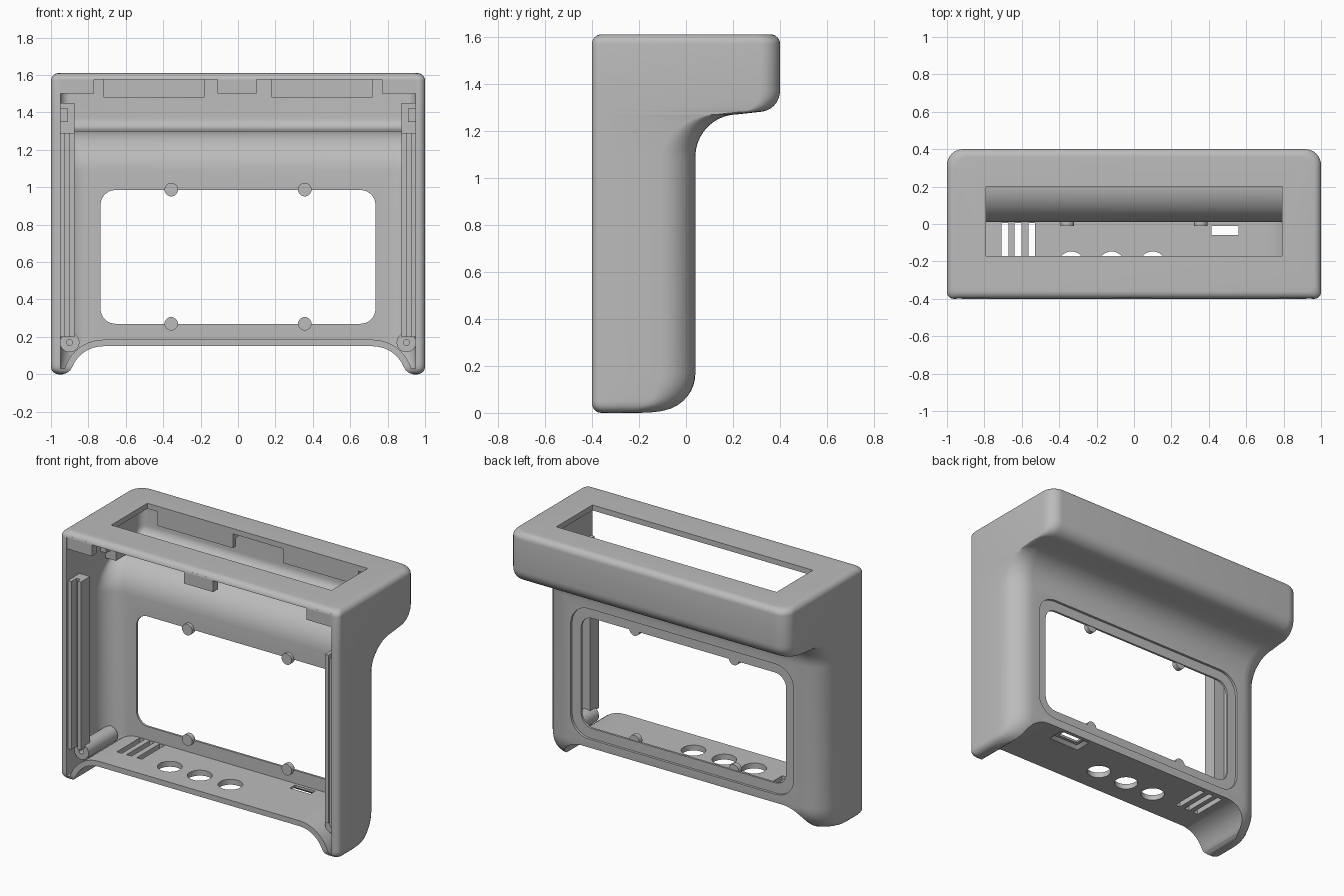
import bpy, bmesh
from math import sin, cos, pi, sqrt

cube = bpy.data.objects.get("Cube")
if cube:
    bpy.data.objects.remove(cube, do_unlink=True)

grey = bpy.data.materials.new("plain_grey")
grey.use_nodes = True
colour = (0.5, 0.5, 0.5, 1)
grey.diffuse_color = colour
for node in grey.node_tree.nodes:
    if node.type == 'BSDF_PRINCIPLED':
        node.inputs["Base Color"].default_value = colour


def make(name, rings):
    """Skin a stack of closed rings and cap both ends."""
    bm = bmesh.new()
    loops = [[bm.verts.new(p) for p in ring] for ring in rings]
    n = len(loops[0])
    for low, high in zip(loops, loops[1:]):
        for i in range(n):
            j = (i + 1) % n
            bm.faces.new((low[i], low[j], high[j], high[i]))
    bm.faces.new(loops[0])
    bm.faces.new(loops[-1])
    bmesh.ops.recalc_face_normals(bm, faces=bm.faces)
    mesh = bpy.data.meshes.new(name)
    bm.to_mesh(mesh)
    bm.free()
    obj = bpy.data.objects.new(name, mesh)
    bpy.context.collection.objects.link(obj)
    return obj


def rounded(x0, x1, y0, y1, r_low, r_high, n=8):
    """Rectangle outline with one radius for its low edge and one for its high edge."""
    pts = []
    corners = ((x1, y1, -1, -1, r_high, 0), (x0, y1, 1, -1, r_high, 1),
               (x0, y0, 1, 1, r_low, 2), (x1, y0, -1, 1, r_low, 3))
    for x, y, sx, sy, r, quarter in corners:
        for i in range(n + 1):
            a = (quarter + i / n) * pi / 2
            pts.append((x + sx * r + r * cos(a), y + sy * r + r * sin(a)))
    return pts


def prism_y(name, pts, y0, y1):
    return make(name, [[(x, y, z) for x, z in pts] for y in (y0, y1)])


def box(name, x0, x1, y0, y1, z0, z1):
    pts = [(x0, z0), (x1, z0), (x1, z1), (x0, z1)]
    return prism_y(name, pts, y0, y1)


def circle(cx, cy, r, n=32):
    return [(cx + r * cos(2 * pi * i / n), cy + r * sin(2 * pi * i / n)) for i in range(n)]


def cut(obj, *cutters):
    for cutter in cutters:
        mod = obj.modifiers.new("cut", 'BOOLEAN')
        mod.operation = 'DIFFERENCE'
        mod.solver = 'EXACT'
        mod.object = cutter
        bpy.context.view_layer.update()
        graph = bpy.context.evaluated_depsgraph_get()
        mesh = bpy.data.meshes.new_from_object(obj.evaluated_get(graph))
        obj.modifiers.clear()
        obj.data = mesh
        bpy.data.objects.remove(cutter, do_unlink=True)


def arc(n):
    return [i / n * pi / 2 for i in range(n + 1)]


EDGE = 0.04


def shell(name, wall, side, front, r_front, r_low, r_high, outer):
    """Loft of the case: foot curve, straight back, cove, overhang, top."""
    levels = []
    for a in arc(10):
        r = 0.17 - wall
        z = 0.17 - r * cos(a)
        inset = EDGE - sqrt(max(0, EDGE ** 2 - max(0, EDGE - z) ** 2)) if outer else 0
        levels.append((z, inset, -0.13 + r * sin(a), r_low))
    for a in arc(10):
        r = 0.18 + wall
        blend = r_low + (r_high - r_low) * a / (pi / 2)
        levels.append((1.09 + r * sin(a), 0, 0.22 - r * cos(a), blend))
    for a in arc(8):
        r = 0.09 - wall
        levels.append((1.37 - r * cos(a), 0, 0.31 + r * sin(a), r_high))
    if outer:
        for a in arc(6):
            inset = EDGE * (1 - cos(a))
            levels.append((1.57 + EDGE * sin(a), inset, 0.4 - inset, r_high))
    else:
        levels.append((1.575, 0, 0.4 - wall, r_high))
    return make(name, [[(x, y, z) for x, y in rounded(
        -side + s, side - s, front + s, back, r_front, r)] for z, s, back, r in levels])


def arch(name, r, flare):
    """Underside arch between the feet."""
    half = [(0.72 + r * sin(a), -0.03 + r * cos(a)) for a in arc(12)]
    half = [p for p in half if p[1] > 0.03] + flare
    return prism_y(name, half + [(-x, z) for x, z in reversed(half)], -1, 1)


# Hollow case
case = shell("case", 0, 1, -0.4, 0.035, 0.15, 0.085, True)
cavity = shell("cavity", 0.03, 0.95, -0.6, 0.01, 0.13, 0.05, False)
cut(cavity, arch("inner_arch", 0.215, [(0.93, 0.02), (0.935, -0.1)]))
cut(case, cavity,
    arch("outer_arch", 0.18, [(0.897, 0.02), (0.915, 0.007), (0.94, -0.001), (0.94, -0.1)]))

# Screen opening with a shallow recess on the back, and the top opening
cut(case,
    prism_y("opening", rounded(-0.735, 0.735, 0.27, 0.985, 0.08, 0.08), -0.1, 0.2),
    prism_y("recess", rounded(-0.8, 0.8, 0.205, 1.05, 0.13, 0.13), 0.024, 0.2),
    box("top_opening", -0.79, 0.79, -0.17, 0.2, 1.5, 1.7))

# Floor slots, round holes and cable socket
for x in (-0.69, -0.62, -0.547):
    cut(case, box("slot", x - 0.018, x + 0.018, -0.23, 0.005, 0.1, 0.25))
for x in (-0.335, -0.12, 0.1):
    cut(case, make("hole", [[(px, py, z) for px, py in circle(x, -0.22, 0.073)]
                            for z in (0.1, 0.25)]))
cut(case, box("socket", 0.415, 0.56, -0.06, -0.01, 0.1, 0.25))
cut(case, make("socket_bevel", [
    [(x, y, z) for x, y in rounded(0.415 - g, 0.56 + g, -0.06 - g, -0.01 + g * 0.6, 0.005, 0.005, 2)]
    for z, g in ((0.14, 0.05), (0.17, 0.02))]))

parts = [case]

# Tabs under the front of the top edge
parts.append(box("centre_tab", -0.11, 0.1, -0.397, -0.35, 1.5, 1.585))

for s, label in ((1, "left"), (-1, "right")):
    def side_box(name, x0, x1, *rest):
        a, b = sorted((s * x0, s * x1))
        parts.append(box(label + "_" + name, a, b, *rest))

    side_box("corner_tab", 0.77, 0.96, -0.397, -0.35, 1.5, 1.585)

    # Retaining bars behind the top opening
    side_box("retaining_bar", 0.18, 0.72, 0.205, 0.235, 1.48, 1.585)
    side_box("retaining_step", 0.18, 0.72, 0.235, 0.26, 1.535, 1.585)

    # Slotted side rail and the bracket above it
    side_box("rail", 0.875, 0.96, -0.33, -0.265, 0.2, 1.29)
    side_box("rail_outer_rib", 0.925, 0.96, -0.385, -0.32, 0.2, 1.29)
    side_box("rail_inner_rib", 0.875, 0.9, -0.36, -0.32, 0.2, 1.29)
    side_box("bracket", 0.875, 0.96, 0.0, 0.1, 1.29, 1.45)
    side_box("bracket_lip", 0.91, 0.96, -0.05, 0.01, 1.35, 1.42)

    # Screw post in the foot
    post = prism_y(label + "_screw_post", circle(s * 0.9, 0.17, 0.052), -0.32, -0.02)
    cut(post, prism_y("screw_hole", circle(s * 0.9, 0.17, 0.016), -0.4, -0.15))
    parts.append(post)

    # Studs at the edge of the screen opening
    for z, level in ((0.27, "lower"), (0.987, "upper")):
        parts.append(make(f"{label}_{level}_stud", [
            [(x, y, pz) for x, pz in circle(s * 0.357, z, r)]
            for y, r in ((-0.012, 0.036), (0.008, 0.036), (0.02, 0.036))]))

# Colour and shading
bpy.ops.object.select_all(action='DESELECT')
for obj in parts:
    obj.data.materials.clear()
    obj.data.materials.append(grey)
    obj.select_set(True)
bpy.context.view_layer.objects.active = case
bpy.ops.object.shade_smooth_by_angle(angle=pi / 6)
